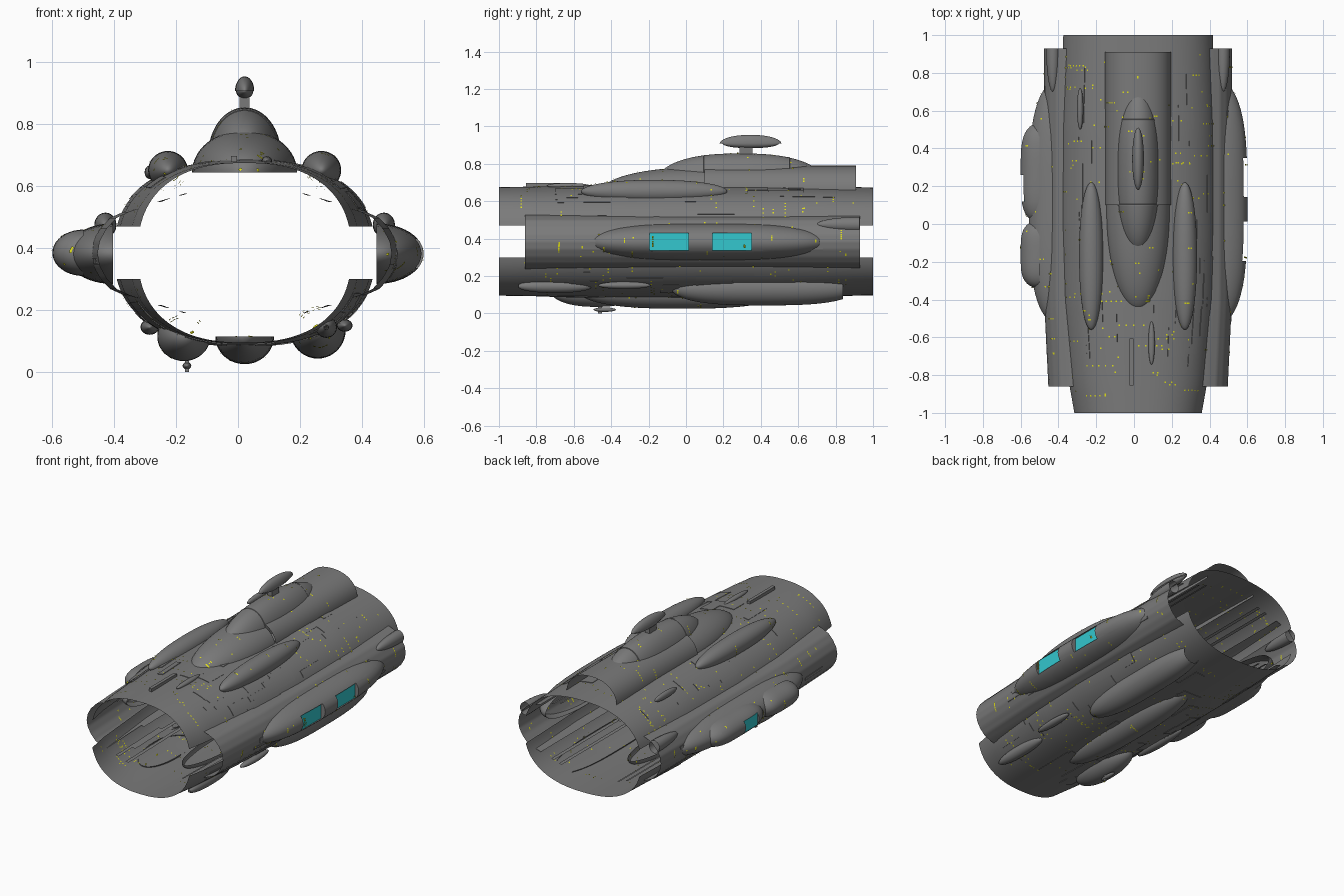
import bpy, bmesh, math, random
from mathutils import Vector

if "Cube" in bpy.data.objects:
    bpy.data.objects.remove(bpy.data.objects["Cube"])

random.seed(4)
CX, CZ = 0.0215, 0.385        # hull axis


def material(name, rgb):
    m = bpy.data.materials.new(name)
    m.diffuse_color = (*rgb, 1)
    m.use_nodes = True
    m.node_tree.nodes["Principled BSDF"].inputs["Base Color"].default_value = m.diffuse_color
    return m


GREY = material("hull_grey", (0.195, 0.195, 0.195))
CYAN = material("window_cyan", (0.033, 0.57, 0.62))
YELLOW = material("light_yellow", (0.75, 0.75, 0.01))


def finish(name, bm, mat=GREY):
    bmesh.ops.remove_doubles(bm, verts=bm.verts, dist=1e-5)
    bmesh.ops.recalc_face_normals(bm, faces=bm.faces)
    me = bpy.data.meshes.new(name)
    bm.to_mesh(me)
    bm.free()
    me.materials.append(mat)
    ob = bpy.data.objects.new(name, me)
    bpy.context.collection.objects.link(ob)
    return ob


def add_grid(bm, f, nu, nv, u0=0, u1=1, v0=0, v1=1):
    rows = [[bm.verts.new(f(u0 + (u1 - u0) * i / nu, v0 + (v1 - v0) * j / nv))
             for i in range(nu + 1)] for j in range(nv + 1)]
    for a, b in zip(rows, rows[1:]):
        for i in range(nu):
            bm.faces.new((a[i], a[i + 1], b[i + 1], b[i]))
    return rows


# Mesh from a surface function; drop(p) removes faces, holes = recesses (y, z, half y, half z, floor x)
def surface(name, f, nu, nv, drop=None, holes=()):
    bm = bmesh.new()
    add_grid(bm, f, nu, nv)
    if drop:
        gone = [q for q in bm.faces if drop(q.calc_center_median())]
        bmesh.ops.delete(bm, geom=gone, context="FACES")
    for y, z, hy, hz, x in holes:
        for co, no in (((0, y - hy, 0), (0, 1, 0)), ((0, y + hy, 0), (0, 1, 0)),
                       ((0, 0, z - hz), (0, 0, 1)), ((0, 0, z + hz), (0, 0, 1))):
            bmesh.ops.bisect_plane(bm, geom=bm.verts[:] + bm.edges[:] + bm.faces[:],
                                   plane_co=co, plane_no=no, dist=1e-5)
        inside = lambda p: abs(p.y - y) < hy + 1e-4 and abs(p.z - z) < hz + 1e-4
        gone = [q for q in bm.faces if inside(q.calc_center_median())]
        bmesh.ops.delete(bm, geom=gone, context="FACES")
        rim = [e for e in bm.edges if e.is_boundary and all(inside(v.co) for v in e.verts)]
        for g in bmesh.ops.extrude_edge_only(bm, edges=rim)["geom"]:
            if isinstance(g, bmesh.types.BMVert):
                g.co.x = x
    return finish(name, bm)


def lerp_table(tab, y):
    for (y0, a), (y1, b) in zip(tab, tab[1:]):
        if y <= y1:
            return a + (b - a) * (y - y0) / (y1 - y0)
    return tab[-1][1]


def spow(v, e):
    return math.copysign(abs(v) ** e, v)


# Surface of the upper (side=1) or lower (side=-1) hull shell
WIDE = [(-1, .345), (-.85, .372), (-.4, .411), (0, .422), (.5, .42), (1, .405)]
TALL = [(-1, .29), (-.4, .3), (.5, .3), (1, .288)]


def hull(side):
    def f(u, v):
        y = -1 + 2 * v
        a, b = lerp_table(WIDE, y), lerp_table(TALL, y)
        t0 = math.asin((0.085 / b) ** 1.2)
        t = t0 + (math.pi - 2 * t0) * u
        return Vector((CX + a * spow(math.cos(t), 1 / 1.2), y,
                       CZ + side * b * math.sin(t) ** (1 / 1.2)))
    return f


def in_hull(p):
    return (abs((p.x - CX) / lerp_table(WIDE, p.y)) ** 2.4
            + abs((p.z - CZ) / lerp_table(TALL, p.y)) ** 2.4) < .96


# Surface of a side sponson; its section runs on a little way inside the hull
SECTION = [(0, -.193), (.18, -.135), (.25, -.115), (.32, -.08), (.41, -.04), (.5, 0),
           (.59, .04), (.68, .08), (.75, .115), (.82, .135), (1, .193)]
BULGE = [(0, .195), (.18, .39), (.25, .435), (.32, .468), (.41, .49), (.5, .497),
         (.59, .49), (.68, .468), (.75, .435), (.82, .39), (1, .195)]


def sponson(s):
    def f(u, v):
        y = -.86 + 1.79 * v
        k = lerp_table([(-.86, -.022), (-.4, 0), (.93, 0)], y)
        x = lerp_table(BULGE, u)
        return Vector((CX + s * (x + k * min(1, x / .45)), y, CZ - .002 + lerp_table(SECTION, u)))
    return f


# Inner sheet edges are broken into long slats
def slat_gap(p):
    d = abs(p.x - CX)
    return .21 < d < .25 or .275 < d < .345


# Surface of a streamlined blister: p rounds its ends, y range t0..t1, arc a0..a1 in turns
def blister(c, r, p=2.0, t0=-1, t1=1, a0=0, a1=1):
    def f(u, v):
        if t0 <= -1 and t1 >= 1:
            t = -math.cos(math.pi * v)
        elif t0 <= -1:
            t = -1 + (t1 + 1) * (1 - math.cos(math.pi / 2 * v))
        else:
            t = t0 + (t1 - t0) * v
        k = math.sqrt(max(0, 1 - abs(t) ** p))
        w = 2 * math.pi * (a0 + (a1 - a0) * u)
        return Vector((c[0] + r[0] * k * math.cos(w), c[1] + r[1] * t,
                       c[2] + r[2] * k * math.sin(w)))
    return f


def box(name, c, s, mat=GREY):
    bm = bmesh.new()
    bmesh.ops.create_cube(bm, size=1)
    for v in bm.verts:
        v.co = Vector([c[i] + v.co[i] * s[i] for i in range(3)])
    return finish(name, bm, mat)


lit = []          # surfaces that carry lights: (function, number of rows)

# Hull shells and sponsons
for side, n in ((1, "upper"), (-1, "lower")):
    f = hull(side)
    surface(n + "_hull", f, 48, 40)
    lit.append((f, 95))
for s, n in ((-1, "left"), (1, "right")):
    f = sponson(s)
    surface(n + "_sponson", f, 60, 24, slat_gap)
    lit.append((lambda u, v, f=f: f(.25 + .5 * u, v), 34))

# Side blisters, open on the inner side, with recessed windows on the right
WINDOWS = [(-.091, .382, .104, .047, .568), (.246, .382, .104, .047, .568)]
for s, n, holes in ((-1, "left", ()), (1, "right", WINDOWS)):
    f = blister((CX + s * .4255, .115, .382), (s * .153, .645, .098), 3.3, a0=-.25, a1=.25)
    surface(n + "_blister", f, 24, 40, None, holes)
    lit.append((f, 18))
for i, (y, z, hy, hz, x) in enumerate(WINDOWS):
    box("right_window_%d" % (i + 1), (x, y, z), (.006, 2 * hy, 2 * hz), CYAN)

# Extra bulges on the left blister, one with a window
for i, (y, ry) in enumerate(((.27, .265), (-.16, .18))):
    f = blister((-.5, y, .385), (.1, ry, .075), 4, a0=.25, a1=.75)
    holes = [(.19, .385, .07, .038, -.58)] if i == 0 else ()
    surface("left_bulge_%d" % (i + 1), f, 20, 24, None, holes)
    lit.append((f, 5))
box("left_window", (-.58, .19, .385), (.006, .14, .076), CYAN)


# Top deck: long arch, rounded nose, dome
def arch(u, v):
    w = math.pi * u
    return Vector((CX + .175 * spow(math.cos(w), .9), .1 + .81 * v, .645 + .145 * math.sin(w) ** .9))


surface("deck_arch", arch, 32, 8)
nose = blister((CX, .1, .645), (.17, .56, .137), 2.2, t1=0, a1=.5)
surface("deck_nose", nose, 32, 20)
dome = blister((CX, .29, .70), (.118, .45, .155), 2.5, a1=.5)
surface("deck_dome", dome, 32, 32)
lit += [(arch, 12), (nose, 12), (dome, 16)]
for y in (.1, .55):           # bands around the dome
    k = math.sqrt(1 - abs((y - .29) / .45) ** 2.5)
    surface("dome_band", blister((CX, y, .70), (.12 * k, .006, .157 * k), 40, a1=.5), 32, 8)

# Radar on the dome
box("radar_stem", (CX, .32, .875), (.032, .07, .07))
surface("radar_dish", blister((CX, .345, .908), (.031, .165, .047), 2, a1=.5), 20, 24)
surface("radar_underside", blister((CX, .345, .908), (.028, .15, .025), 2, a0=.5, a1=1), 20, 24)

# Top nacelles
for s, n in ((-1, "left"), (1, "right")):
    f = blister((CX + s * .248, -.17, .652), (.064, .39, .062), 2.2)
    surface(n + "_top_nacelle", f, 40, 40, in_hull)
    lit.append((f, 11))
    # Rear fairings on the sponsons
    surface(n + "_rear_fairing", blister((CX + s * .45, .92, .475), (.036, .22, .04), 2, t1=.04), 20, 14)

# Underside nacelles
belly = blister((CX, -.02, .115), (.095, .55, .09), 2.6, a0=.5, a1=1)
surface("belly_nacelle", belly, 28, 32)
right_low = blister((.258, .42, .135), (.09, .5, .092), 3, t1=.84)
surface("right_belly_nacelle", right_low, 40, 36, in_hull)
left_low = blister((-.175, -.48, .115), (.086, .24, .08), 2.2)
surface("left_belly_nacelle", left_low, 40, 36, in_hull)
lit += [(belly, 12), (right_low, 14), (left_low, 8)]
surface("lower_front_capsule", blister((.285, -.7, .145), (.035, .2, .035), 2.4, t0=-.98),
        24, 24, in_hull)
surface("lower_left_capsule", blister((-.285, -.1, .145), (.03, .2, .025)), 24, 24, in_hull)
surface("lower_right_capsule", blister((.345, -.33, .15), (.025, .14, .02)), 24, 24, in_hull)

# Belly antenna
box("antenna_stem", (-.165, -.46, .03), (.012, .02, .06))
surface("antenna_dish", blister((-.165, -.435, .02), (.014, .06, .012)), 16, 12)

# Small fairings on the upper hull
surface("hull_fairing_left", blister((-.285, .61, .645), (.017, .11, .022)), 16, 20, in_hull)
surface("hull_fairing_front", blister((.093, -.63, .683), (.017, .115, .014)), 16, 20, in_hull)
box("hull_rail", (-.013, -.73, .688), (.02, .25, .02))


# Raised panels on hull and sponsons
def panel(bm, f, u0, u1, v0, v1, out, lift):
    def g(u, v):
        p = f(u, v)
        n = (f(u + .01, v) - f(u - .01, v)).cross(f(u, v + .01) - f(u, v - .01)).normalized()
        if n.dot(p - out) < 0:
            n = -n
        return p + n * lift
    rows = add_grid(bm, g, 6, 3, u0, u1, v0, v1)
    rim = rows[0] + [r[-1] for r in rows[1:]] + rows[-1][-2::-1] + [r[0] for r in rows[-2:0:-1]]
    low = [bm.verts.new(v.co - (v.co - Vector((out.x, v.co.y, out.z))).normalized() * lift)
           for v in rim]
    for i in range(len(rim)):
        j = (i + 1) % len(rim)
        bm.faces.new((rim[i], rim[j], low[j], low[i]))


bm = bmesh.new()
for f, count in ((hull(1), 36), (hull(-1), 36), (sponson(-1), 9), (sponson(1), 9)):
    for _ in range(count):
        small = count < 10
        u, v = random.uniform(.3 if small else .04, .6 if small else .84), random.uniform(.08, .8)
        p = f(u, v)
        panel(bm, f, u, u + random.uniform(.03, .1), v, v + random.uniform(.04, .15),
              Vector((CX, p.y, CZ)), .003)
finish("raised_panels", bm)

# Tiny running lights in rows across the lit surfaces
bm = bmesh.new()
for f, rows in lit:
    for _ in range(rows):
        v, u, step = random.uniform(.04, .96), random.uniform(.03, .93), random.uniform(.02, .05)
        for k in range(random.choice((1, 1, 2, 2, 3, 5))):
            uu = u + k * step
            if uu > .96:
                break
            p = f(uu, v)
            du, dv = f(uu + .01, v) - f(uu - .01, v), f(uu, v + .01) - f(uu, v - .01)
            n = du.cross(dv)
            if n.length < 1e-9:
                continue
            n.normalize()
            du, dv = du.normalized() * .004, dv.normalized() * .004
            for s in (-1, 1):
                o = p + n * s * .0042
                bm.faces.new([bm.verts.new(o + a * du + b * dv)
                              for a, b in ((-1, -1), (1, -1), (1, 1), (-1, 1))])
finish("running_lights", bm, YELLOW)

# Smooth shading with sharp edges kept
for ob in bpy.data.objects:
    ob.select_set(True)
    bpy.context.view_layer.objects.active = ob
bpy.ops.object.shade_smooth_by_angle(angle=math.radians(35))
